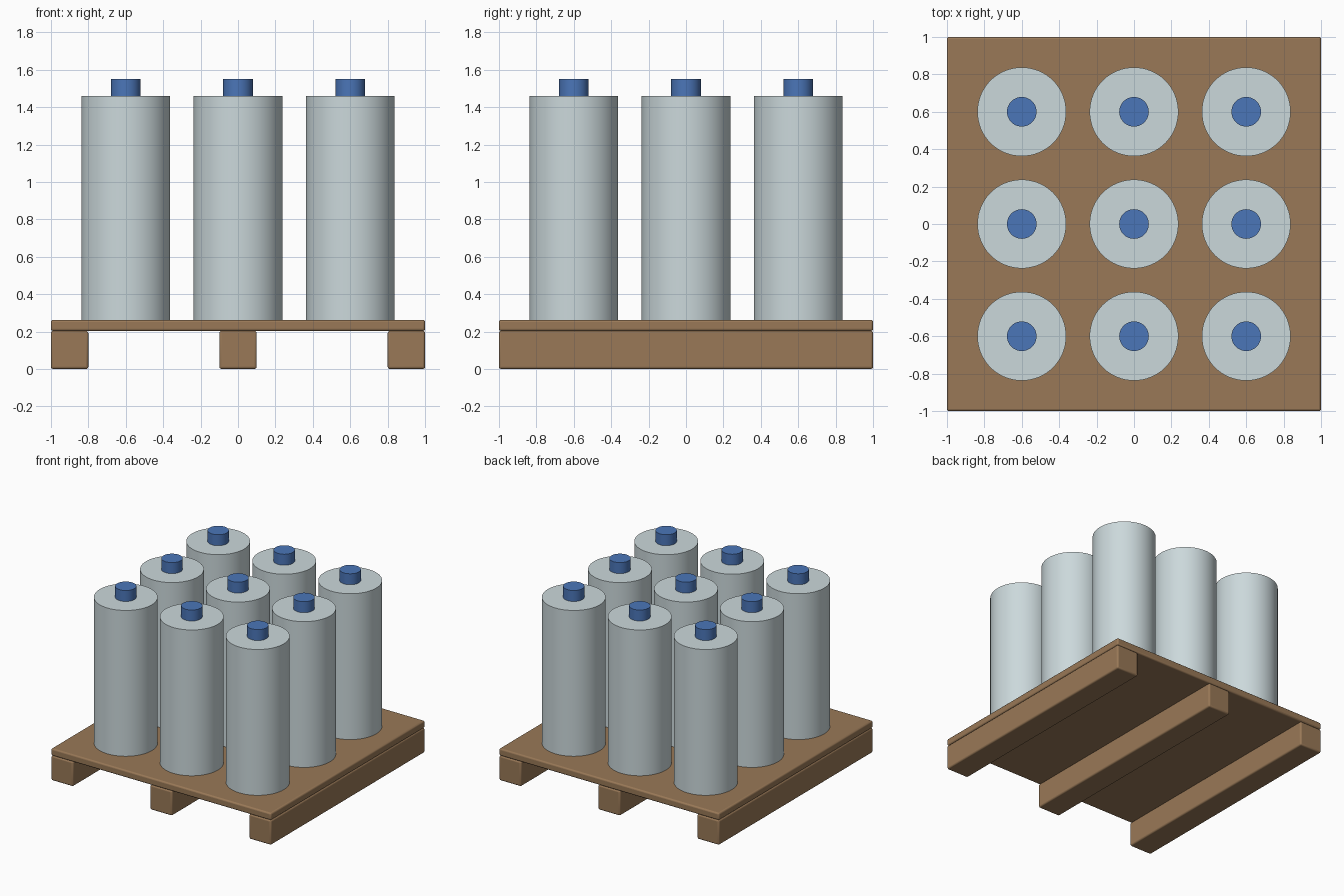
import bpy
import math

cube = bpy.data.objects.get("Cube")
if cube:
    bpy.data.objects.remove(cube, do_unlink=True)


def make_material(name, colour):
    mat = bpy.data.materials.new(name)
    mat.use_nodes = True
    mat.diffuse_color = (*colour, 1)
    mat.node_tree.nodes["Principled BSDF"].inputs["Base Color"].default_value = (*colour, 1)
    return mat


wood = make_material("brown wood", (0.32, 0.19, 0.095))
steel = make_material("pale grey metal", (0.60, 0.69, 0.71))
blue = make_material("blue valve", (0.07, 0.18, 0.48))


def finish(obj, name, mat):
    obj.name = obj.data.name = name
    obj.data.materials.append(mat)
    bpy.ops.object.shade_smooth_by_angle(angle=math.radians(35))


def board(name, x, width, bottom, top):
    """Rounded timber running the full depth of the pallet."""
    bpy.ops.mesh.primitive_cube_add(size=1, location=(x, 0, (bottom + top) / 2))
    obj = bpy.context.object
    obj.scale = (width, 2, top - bottom)
    bpy.ops.object.transform_apply(location=False, rotation=False, scale=True)
    bevel = obj.modifiers.new("rounded edges", "BEVEL")
    bevel.width = 0.012
    bevel.segments = 3
    finish(obj, name, wood)


def upright(name, x, y, radius, bottom, top, mat):
    bpy.ops.mesh.primitive_cylinder_add(
        vertices=64, radius=radius, depth=top - bottom,
        location=(x, y, (bottom + top) / 2))
    finish(bpy.context.object, name, mat)


# Pallet
board("pallet_deck", 0, 2, 0.203, 0.262)
for side, x in (("right", -0.9), ("middle", 0), ("left", 0.9)):
    board(f"{side}_runner", x, 0.2, 0, 0.203)

# Gas cylinders with valve caps
SPACING = 0.6
for row, depth in enumerate(("front", "middle", "back")):
    for col, side in enumerate(("right", "centre", "left")):
        x, y = (col - 1) * SPACING, (row - 1) * SPACING
        upright(f"{depth}_{side}_cylinder", x, y, 0.2375, 0.26, 1.46, steel)
        upright(f"{depth}_{side}_valve", x, y, 0.079, 1.46, 1.55, blue)
